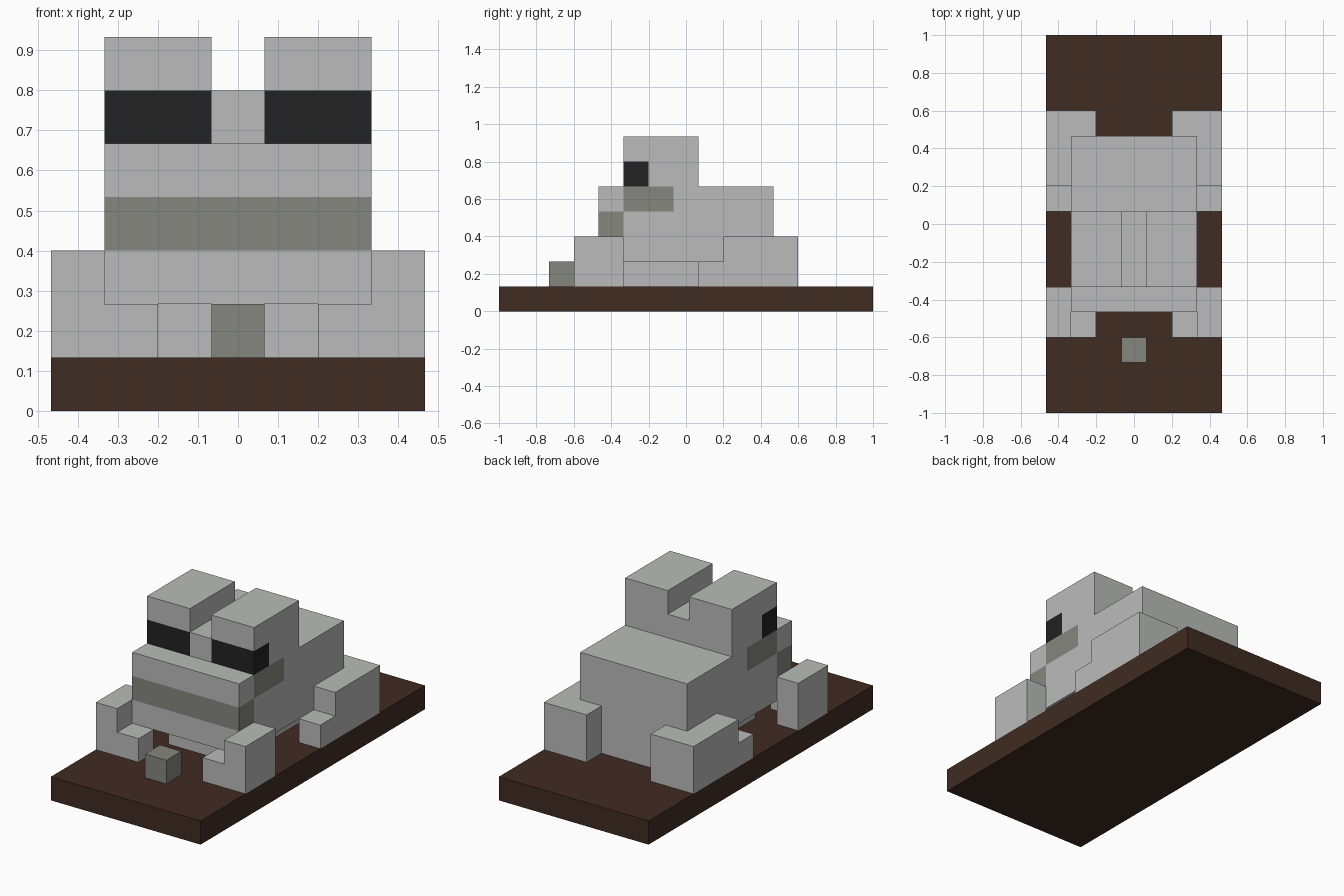
import bpy, bmesh
from mathutils import Vector

U = 2 / 15  # edge of one building cube

cube = bpy.data.objects.get("Cube")
if cube:
    bpy.data.objects.remove(cube)


def material(name, rgb):
    m = bpy.data.materials.new(name)
    m.use_nodes = True
    m.diffuse_color = (*rgb, 1)
    m.node_tree.nodes["Principled BSDF"].inputs["Base Color"].default_value = (*rgb, 1)
    return m


pale = material("pale_grey", (0.49, 0.50, 0.49))
grey = material("warm_grey", (0.24, 0.24, 0.215))
black = material("black", (0.016, 0.016, 0.016))
brown = material("brown", (0.051, 0.025, 0.016))


def block(name, xs, ys, zs, mats, cuts=(), rule=None):
    """Box in cube units; cuts are (axis, position), rule picks a face's material."""
    bm = bmesh.new()
    bmesh.ops.create_cube(bm, size=1)
    for v in bm.verts:
        v.co = Vector([r[0] + (c + 0.5) * (r[1] - r[0]) for c, r in zip(v.co, (xs, ys, zs))])
    for axis, pos in cuts:
        normal, point = Vector(), Vector()
        normal[axis], point[axis] = 1, pos
        bmesh.ops.bisect_plane(bm, geom=bm.verts[:] + bm.edges[:] + bm.faces[:],
                               plane_co=point, plane_no=normal)
    if rule:
        for f in bm.faces:
            f.material_index = int(rule(f.calc_center_median()))
    bmesh.ops.scale(bm, vec=(U, U, U), verts=bm.verts)
    mesh = bpy.data.meshes.new(name)
    bm.to_mesh(mesh)
    bm.free()
    for m in mats:
        mesh.materials.append(m)
    ob = bpy.data.objects.new(name, mesh)
    bpy.context.collection.objects.link(ob)
    return ob


def pair(name, xs, *args, **kw):
    """Left block on +x and its mirror image on -x."""
    block("left_" + name, xs, *args, **kw)
    block("right_" + name, (-xs[1], -xs[0]), *args, **kw)


# Ground slab and the small stone in front
block("base", (-3.5, 3.5), (-7.5, 7.5), (0, 1), [brown])
block("stone", (-0.5, 0.5), (-5.5, -4.5), (1, 2), [grey])


# Body with a mouth band on the snout that steps up along the cheeks
def is_mouth(c):
    snout = c.y < -2.5 and 3 < c.z < 4
    cheek = abs(c.x) > 2.4 and -2.5 < c.y < -0.5 and 4 < c.z < 5
    return snout or cheek


block("body", (-2.5, 2.5), (-3.5, 3.5), (2, 5), [pale, grey],
      cuts=[(1, -2.5), (1, -0.5), (2, 3), (2, 4)], rule=is_mouth)
block("belly", (-1.5, 1.5), (-2.5, 3.5), (1, 2), [pale])

# Eye towers with black eyes wrapping the front outer corner
pair("eye_tower", (0.5, 2.5), (-2.5, 0.5), (5, 7), [pale, black],
     cuts=[(1, -1.5), (2, 6)],
     rule=lambda c: c.y < -1.5 and c.z < 6)
block("brow_bridge", (-0.5, 0.5), (-2.5, 0.5), (5, 6), [pale])

# Legs and toes
pair("front_leg", (2.5, 3.5), (-4.5, -2.5), (1, 3), [pale])
pair("front_toe", (1.5, 2.5), (-4.5, -3.5), (1, 2), [pale])
pair("hind_leg", (2.5, 3.5), (1.5, 4.5), (1, 3), [pale])
pair("hind_heel", (1.5, 2.5), (3.5, 4.5), (1, 3), [pale])
pair("hind_toe", (2.5, 3.5), (0.5, 1.5), (1, 2), [pale])
